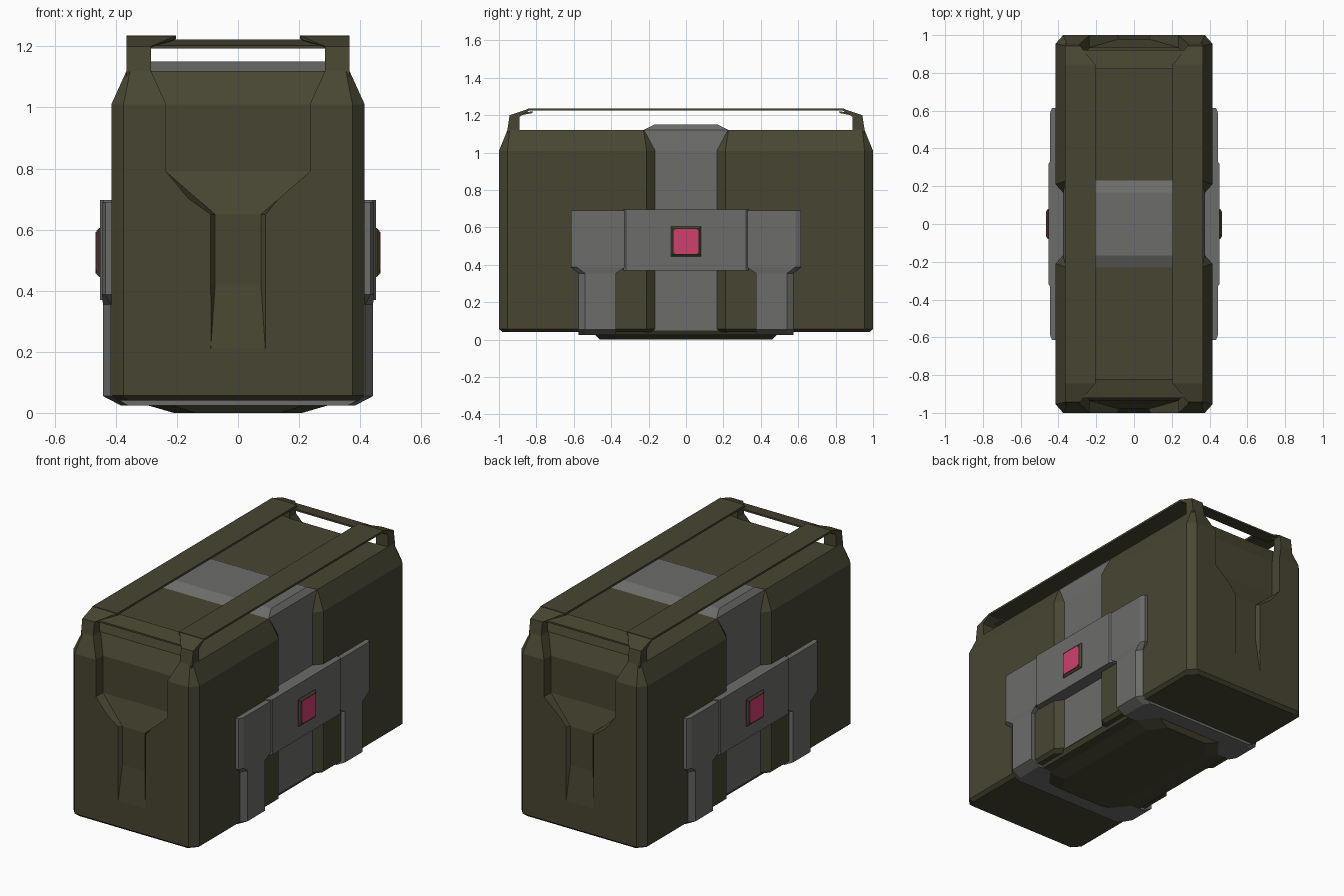
import bpy, bmesh

if "Cube" in bpy.data.objects:
    bpy.data.objects.remove(bpy.data.objects["Cube"])


def material(name, rgb):
    m = bpy.data.materials.new(name)
    m.diffuse_color = (*rgb, 1)
    m.use_nodes = True
    m.node_tree.nodes["Principled BSDF"].inputs["Base Color"].default_value = m.diffuse_color
    return m


OLIVE = material("olive", (0.064, 0.060, 0.031))
GREY = material("grey", (0.150, 0.150, 0.145))
PINK = material("pink", (0.62, 0.050, 0.155))


def finish(name, bm, mat):
    bmesh.ops.remove_doubles(bm, verts=bm.verts, dist=1e-5)
    bmesh.ops.recalc_face_normals(bm, faces=bm.faces)
    me = bpy.data.meshes.new(name)
    bm.to_mesh(me)
    bm.free()
    ob = bpy.data.objects.new(name, me)
    bpy.context.collection.objects.link(ob)
    if mat:
        me.materials.append(mat)
    return ob


def loft(name, rings, mat, s=1):
    """Skin a stack of (z, [(x, y), ...]) rings; s mirrors in y."""
    bm = bmesh.new()
    rows = [[bm.verts.new((x, y * s, z)) for x, y in pts] for z, pts in rings]
    n = len(rows[0])
    for a, b in zip(rows, rows[1:]):
        for i in range(n):
            j = (i + 1) % n
            bm.faces.new((a[i], a[j], b[j], b[i]))
    bm.faces.new(rows[0][::-1])
    bm.faces.new(rows[-1])
    return finish(name, bm, mat)


def hull(name, pts, mat):
    bm = bmesh.new()
    vs = [bm.verts.new(p) for p in pts]
    bmesh.ops.convex_hull(bm, input=vs)
    bmesh.ops.dissolve_limit(bm, angle_limit=0.01, verts=bm.verts, edges=bm.edges)
    return finish(name, bm, mat)


def ring(X, y0, y1, c0=0.0, c1=0.0, d=0.04):
    """Slab outline symmetric in x, corners cut by c0 / c1 in y and d in x."""
    half = [(X - d, y0), (X, y0 + c0), (X, y1 - c1), (X - d, y1)]
    return half + [(-x, y) for x, y in half[::-1]]


for s, end in ((-1, "front"), (1, "back")):
    # half of the case, chamfered on all vertical edges
    body = loft(end + "_case_half", [
        (0.04, ring(0.395, 0.18, 0.98, 0.045, 0.045)),
        (0.057, ring(0.415, 0.165, 1.0, 0.045, 0.045)),
        (1.01, ring(0.415, 0.165, 1.0, 0.045, 0.045)),
        (1.12, ring(0.365, 0.215, 0.955, 0.012, 0.012, 0.012))], OLIVE, s)

    # hand recess with a shallow tapering groove beneath
    def cut(xi, yi, xo, yo=1.04):
        return [(-xi, yi), (xi, yi), (xo, yo), (-xo, yo)]
    cutter = loft("recess_cutter", [
        (0.20, cut(0.09, 1.001, 0.115)),
        (0.42, cut(0.075, 0.98, 0.12)),
        (0.65, cut(0.075, 0.98, 0.12)),
        (0.79, cut(0.235, 0.935, 0.235)),
        (1.01, cut(0.235, 0.935, 0.235)),
        (1.12, cut(0.285, 0.885, 0.285)),
        (1.16, cut(0.285, 0.87, 0.285))], None, s)
    mod = body.modifiers.new("recess", "BOOLEAN")
    mod.object = cutter
    mod.operation = "DIFFERENCE"
    mod.solver = "EXACT"
    deps = bpy.context.evaluated_depsgraph_get()
    me = bpy.data.meshes.new_from_object(body.evaluated_get(deps))
    body.modifiers.clear()
    body.data = me
    me.materials.clear()
    me.materials.append(OLIVE)
    for p in me.polygons:
        p.material_index = 0
    bpy.data.objects.remove(cutter)

    # strap leg running down both sides and under the case
    loft(end + "_strap_leg", [
        (0.025, ring(0.385, 0.375, 0.575, 0, 0.035, 0.025)),
        (0.055, ring(0.442, 0.375, 0.575, 0, 0.035, 0.025)),
        (0.37, ring(0.442, 0.375, 0.575, 0, 0.035, 0.025))], GREY, s)
    # clasp wing
    loft(end + "_clasp_wing", [
        (0.355, ring(0.442, 0.375, 0.575, 0, 0.035, 0.025)),
        (0.388, ring(0.446, 0.325, 0.615, 0, 0.03, 0.012)),
        (0.69, ring(0.446, 0.325, 0.615, 0, 0.03, 0.012))], GREY, s)

    # sloped cross plate joining the two rails
    hull(end + "_cross_plate", [(x, s * y, z - t) for x in (-0.30, 0.30)
         for y, z in ((0.82, 1.222), (0.92, 1.203)) for t in (0, 0.01)], OLIVE)

    for m, side in ((-1, "left"), (1, "right")):
        # upright post and the sloped rail end above it
        hull(f"{end}_{side}_post", [(m * x, s * y, z) for x in (0.285, 0.365)
             for y, z in ((0.89, 1.08), (0.955, 1.08), (0.89, 1.205),
                          (0.955, 1.12), (0.943, 1.2))], OLIVE)
        hull(f"{end}_{side}_rail_end", [(m * x, s * y, z) for x, y, z in (
            (0.203, 0.84, 1.235), (0.365, 0.84, 1.235),
            (0.203, 0.84, 1.224), (0.365, 0.84, 1.224),
            (0.285, 0.943, 1.2), (0.365, 0.943, 1.2),
            (0.285, 0.89, 1.192), (0.365, 0.89, 1.192))], OLIVE)

for m, side in ((-1, "left"), (1, "right")):
    # long flat top rail
    hull(side + "_rail", [(m * x, y, z) for x in (0.203, 0.365)
         for y in (-0.845, 0.845) for z in (1.224, 1.236)], OLIVE)
    # latch button: bevelled frame with a coloured plate
    hull(side + "_button_frame", [(m * x, sy * y, 0.525 + sz * y) for x, y in
         ((0.44, 0.08), (0.455, 0.08), (0.464, 0.07))
         for sy in (-1, 1) for sz in (-1, 1)], OLIVE)
    hull(side + "_button", [(m * x, sy * y, 0.525 + sz * z) for x in (0.46, 0.4665)
         for y, z in ((0.066, 0.055), (0.055, 0.068))
         for sy in (-1, 1) for sz in (-1, 1)], PINK)

# centre belt: recessed in the channel, flaring out over the top
loft("centre_belt", [(0.05, ring(0.375, -0.168, 0.168)),
                     (1.01, ring(0.375, -0.168, 0.168)),
                     (1.12, ring(0.362, -0.23, 0.23)),
                     (1.15, ring(0.335, -0.168, 0.168))], GREY)

# clasp bar across the belt
loft("clasp_bar", [(z, ring(0.452, -0.335, 0.335, 0.015, 0.015, 0.012))
                   for z in (0.37, 0.697)], GREY)

# underside panel and bevelled foot plate
loft("underside_panel", [(0.025, ring(0.355, -0.38, 0.38)),
                         (0.055, ring(0.375, -0.38, 0.38))], OLIVE)
loft("foot_plate", [(0.0, ring(0.21, -0.46, 0.46, 0.10, 0.10, 0.07)),
                    (0.026, ring(0.30, -0.485, 0.485, 0.10, 0.10, 0.08))], OLIVE)
